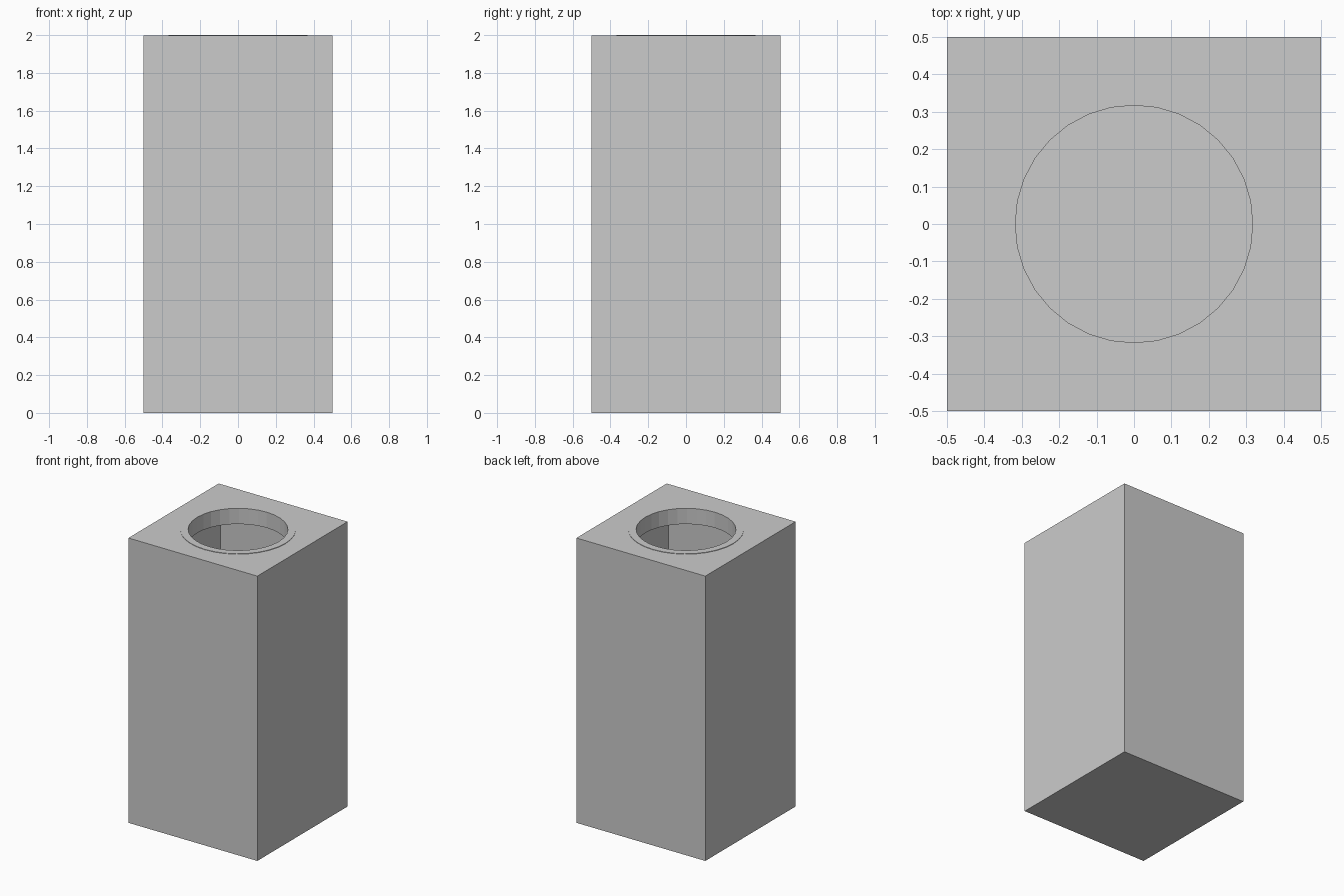
import bpy
import bmesh
import math

if "Cube" in bpy.data.objects:
    bpy.data.objects.remove(bpy.data.objects["Cube"])

WALL = 0.05          # wall thickness of the hollow box
BODY_TOP = 1.997     # the collar stands just proud of this
SIDES = 32


def box(name, size_x, size_y, z0, z1):
    bpy.ops.mesh.primitive_cube_add(size=1, location=(0, 0, (z0 + z1) / 2))
    ob = bpy.context.object
    ob.name = name
    ob.scale = (size_x, size_y, z1 - z0)
    bpy.ops.object.transform_apply(location=True, rotation=True, scale=True)
    return ob


def cut(target, cutter):
    mod = target.modifiers.new(cutter.name, 'BOOLEAN')
    mod.operation = 'DIFFERENCE'
    mod.solver = 'EXACT'
    mod.object = cutter
    cutter.hide_render = True
    cutter.hide_viewport = True


def tube(name, inner, outer, z0, z1):
    bm = bmesh.new()
    profile = [(inner, z0), (outer, z0), (outer, z1), (inner, z1)]
    rings = []
    for i in range(SIDES):
        a = 2 * math.pi * i / SIDES
        rings.append([bm.verts.new((r * math.cos(a), r * math.sin(a), z)) for r, z in profile])
    for i in range(SIDES):
        p, q = rings[i], rings[(i + 1) % SIDES]
        for j in range(4):
            k = (j + 1) % 4
            bm.faces.new((p[j], q[j], q[k], p[k]))
    bmesh.ops.recalc_face_normals(bm, faces=bm.faces)
    mesh = bpy.data.meshes.new(name)
    bm.to_mesh(mesh)
    bm.free()
    ob = bpy.data.objects.new(name, mesh)
    bpy.context.collection.objects.link(ob)
    return ob


# Hollow square body with a round opening in its top
body = box("hollow_body", 1, 1, 0, BODY_TOP)
cavity = box("cavity_cutter", 1 - 2 * WALL, 1 - 2 * WALL, WALL, BODY_TOP - WALL)
bpy.ops.mesh.primitive_cylinder_add(vertices=SIDES, radius=0.345, depth=0.4, location=(0, 0, BODY_TOP))
opening = bpy.context.object
opening.name = "opening_cutter"
cut(body, cavity)
cut(body, opening)

# Round collar lining the opening
tube("opening_collar", 0.317, 0.367, 1.89, 2.0)
